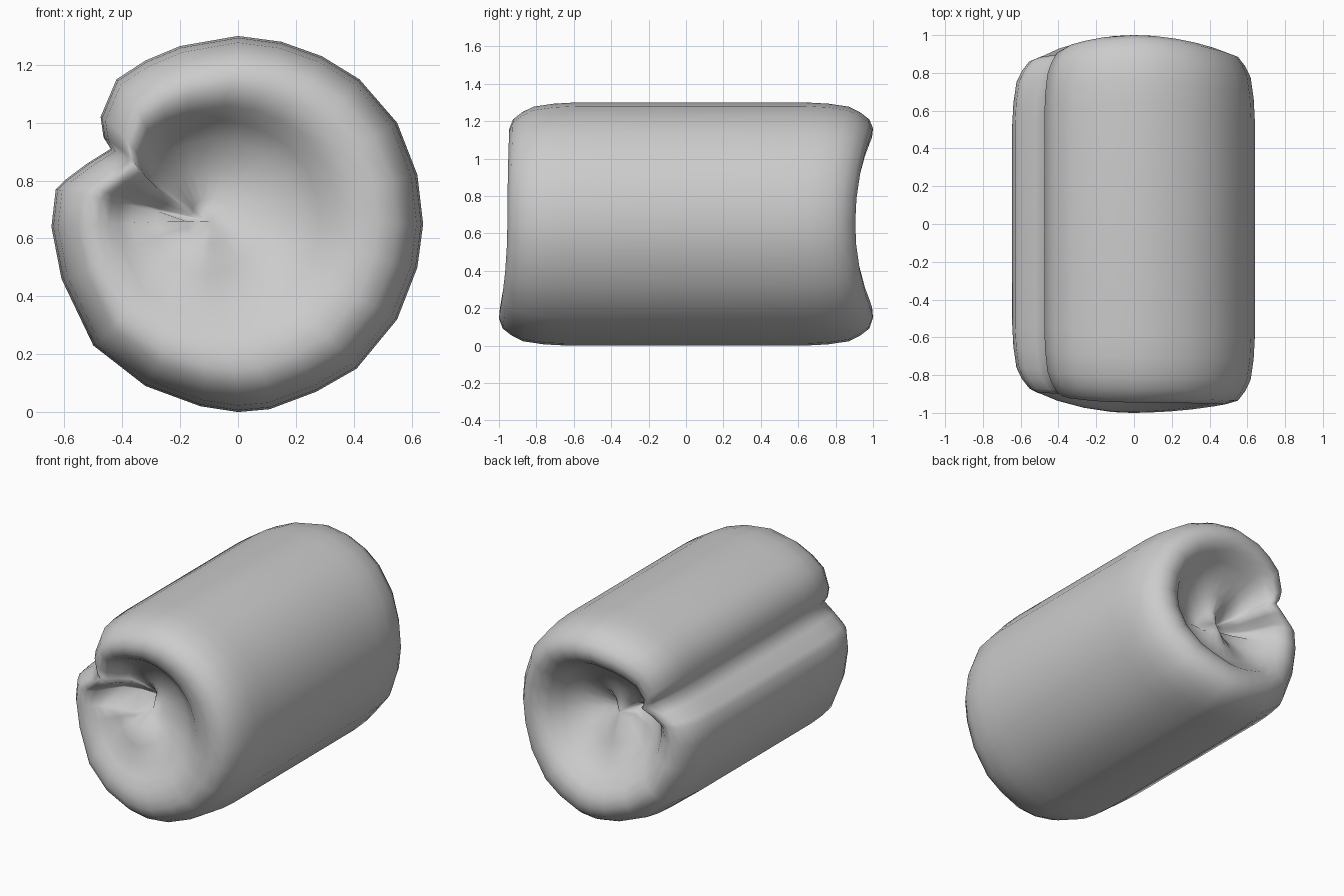
import bpy, bmesh, math

if "Cube" in bpy.data.objects:
    bpy.data.objects.remove(bpy.data.objects["Cube"])

# Rolled-up outline (x, z), clockwise from the notch where the outer layer ends
OUTLINE = [(-.44, .91), (-.465, .95), (-.475, 1.02), (-.42, 1.15), (-.32, 1.215), (-.2, 1.265),
           (0, 1.3), (.15, 1.28), (.29, 1.23), (.42, 1.15), (.55, 1.0), (.62, .82),
           (.64, .65), (.62, .5), (.55, .32), (.41, .15), (.27, .07), (.11, .01),
           (0, 0), (-.13, .02), (-.32, .09), (-.5, .23), (-.61, .46), (-.645, .64),
           (-.63, .77), (-.6, .8), (-.52, .86)]
CENTRE = (0, .65)
# Rolled edge and hollow end: (fraction of outline radius, depth behind the rim)
EDGE = [(1, .36), (.99, .24), (.965, .13), (.92, .07), (.86, .02), (.78, 0), (.7, .005)]
HOLLOW = [(.62, .04), (.54, .11), (.44, .18), (.28, .23), (.12, .26)]


def rim(ux, uz, front):
    """Distance of the rim from the middle, by direction."""
    if front:
        side, end = (.955 if ux > 0 else .89), (.945 if uz > 0 else 1.0)
    else:
        side, end = (.905 if ux > 0 else .88), 1.0
    return side * ux * ux + end * uz * uz


def spiral(ux, uz, front):
    """Hollow depth: deepest above the inner lip, rising along the spiral."""
    t = ((math.pi - math.atan2(uz, ux)) % (2 * math.pi)) / (2 * math.pi)
    return 1.3 - 1.05 * t if front else 1.15 - .3 * t


def end_rings(bm, front):
    s = -1 if front else 1
    hub = (-.1, .66) if front else (-.03, .68)
    rings = []
    for f, d in EDGE + HOLLOW:
        k = max(0, min(1, (.86 - f) / .5))
        cx = CENTRE[0] + (hub[0] - CENTRE[0]) * k
        cz = CENTRE[1] + (hub[1] - CENTRE[1]) * k
        ring = []
        for x, z in OUTLINE:
            dx, dz = x - CENTRE[0], z - CENTRE[1]
            r = math.hypot(dx, dz)
            ux, uz = dx / r, dz / r
            depth = d * (spiral(ux, uz, front) if f < .65 else 1)
            ring.append(bm.verts.new((cx + dx * f, s * (rim(ux, uz, front) - depth), cz + dz * f)))
        rings.append(ring)
    return rings, bm.verts.new((hub[0], s * .73, hub[1]))


bm = bmesh.new()
front, front_hub = end_rings(bm, True)
back, back_hub = end_rings(bm, False)
rings = front[::-1] + back
n = len(OUTLINE)
for a, b in zip(rings, rings[1:]):
    for i in range(n):
        j = (i + 1) % n
        bm.faces.new((a[i], a[j], b[j], b[i]))
for ring, hub in ((front[-1], front_hub), (back[-1], back_hub)):
    for i in range(n):
        bm.faces.new((ring[i], ring[(i + 1) % n], hub))
bmesh.ops.recalc_face_normals(bm, faces=bm.faces)
mesh = bpy.data.meshes.new("rolled_bundle")
bm.to_mesh(mesh)
bm.free()
mesh.polygons.foreach_set("use_smooth", [True] * len(mesh.polygons))
roll = bpy.data.objects.new("rolled_bundle", mesh)
bpy.context.collection.objects.link(roll)
